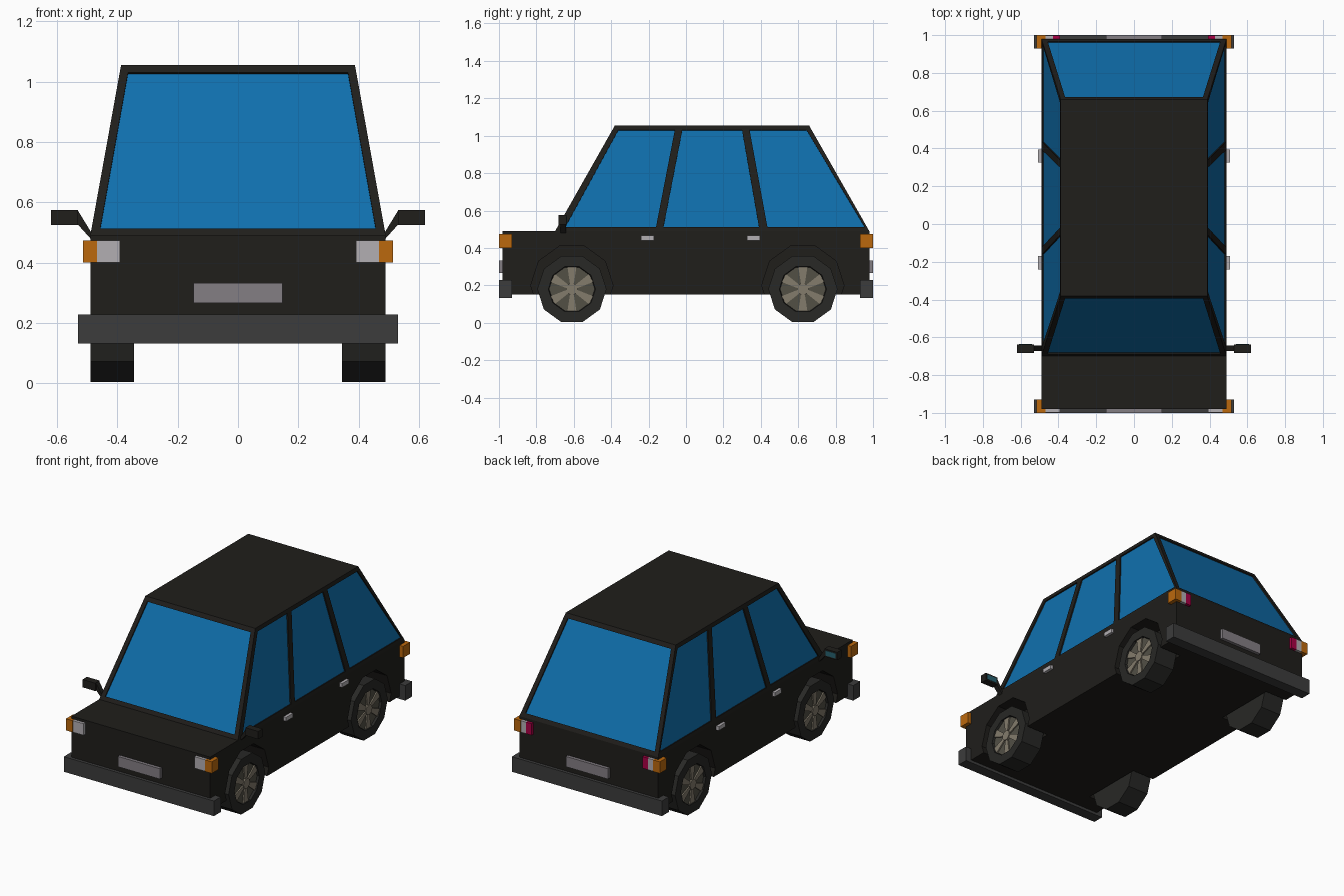
import bpy, bmesh, math
from mathutils import Vector

if "Cube" in bpy.data.objects:
    bpy.data.objects.remove(bpy.data.objects["Cube"])

def mat(name, r, g, b):
    m = bpy.data.materials.new(name)
    m.diffuse_color = (r, g, b, 1)
    m.use_nodes = True
    m.node_tree.nodes["Principled BSDF"].inputs["Base Color"].default_value = m.diffuse_color
    return m

PAINT = mat("paint", .014, .013, .011)
GLASS = mat("glass", .005, .16, .42)
RUBBER = mat("rubber", .021, .021, .019)
BUMPER = mat("bumper_grey", .045, .045, .045)
RIM = mat("rim", .23, .2, .15)
RIM_DARK = mat("rim_dark", .085, .08, .06)
ORANGE = mat("orange", .5, .14, .004)
RED = mat("red", .4, .0, .06)
WHITE = mat("white", .45, .43, .45)
PLATE = mat("plate_grey", .23, .21, .23)
TEAL = mat("mirror_glass", .02, .12, .16)

def finish(name, bm, material):
    bmesh.ops.recalc_face_normals(bm, faces=bm.faces)
    me = bpy.data.meshes.new(name)
    bm.to_mesh(me)
    bm.free()
    ob = bpy.data.objects.new(name, me)
    bpy.context.collection.objects.link(ob)
    me.materials.append(material)
    return ob

def loft(name, a, b, material):
    """Closed solid between two matching outlines."""
    bm = bmesh.new()
    va, vb = [bm.verts.new(p) for p in a], [bm.verts.new(p) for p in b]
    bm.faces.new(va)
    bm.faces.new(vb)
    for i in range(len(a)):
        j = (i + 1) % len(a)
        bm.faces.new((va[i], va[j], vb[j], vb[i]))
    return finish(name, bm, material)

def prism(name, pts, start, end, material):
    return loft(name, [Vector(p) + Vector(start) for p in pts],
                [Vector(p) + Vector(end) for p in pts], material)

def box(name, x, y, z, material):
    pts = [(x[0], y[0], z[0]), (x[1], y[0], z[0]), (x[1], y[1], z[0]), (x[0], y[1], z[0])]
    return prism(name, pts, (0, 0, 0), (0, 0, z[1] - z[0]), material)

def ring(x, r, cy, cz, n=10):
    return [(x, cy + r * math.cos(2 * math.pi * i / n), cz + r * math.sin(2 * math.pi * i / n))
            for i in range(n)]

def cut(target, cutter):
    m = target.modifiers.new("cut", 'BOOLEAN')
    m.operation, m.solver, m.object = 'DIFFERENCE', 'EXACT', cutter
    bpy.context.view_layer.objects.active = target
    bpy.ops.object.modifier_apply(modifier=m.name)
    bpy.data.objects.remove(cutter)

# Lower body and tapered cabin
body = box("body", (-.49, .49), (-.98, .98), (.15, .49), PAINT)
W, TW, Z0, Z1 = .49, .388, .49, 1.055
F0, F1, B0, B1 = -.70, -.38, .98, .658
cabin = loft("cabin",
             [(-W, F0, Z0), (W, F0, Z0), (W, B0, Z0), (-W, B0, Z0)],
             [(-TW, F1, Z1), (TW, F1, Z1), (TW, B1, Z1), (-TW, B1, Z1)], PAINT)

# Windows: recess cut in the cabin plus a pane
def window(name, pts, out):
    pts, n = [Vector(p) for p in pts], Vector(out).normalized()
    cut(cabin, prism("cutter", pts, n * .03, n * -.014, PAINT))
    prism(name, pts, n * -.008, n * -.016, GLASS)

LO, HI = .513, 1.03
lerp = lambda a, b, z: a + (b - a) * (z - Z0) / (Z1 - Z0)
H = Z1 - Z0
for name, a, b, s in (("windscreen", F0, F1, -1), ("rear_window", B0, B1, 1)):
    window(name, [(-.457, lerp(a, b, LO), LO), (.457, lerp(a, b, LO), LO),
                  (.365, lerp(a, b, HI), HI), (-.365, lerp(a, b, HI), HI)],
           (0, s * H, abs(b - a)))
SIDE = (("front", -.645, -.16, -.06, -.362), ("middle", -.12, .39, .30, -.02),
        ("rear", .435, .955, .645, .34))
for s, side in ((1, "left"), (-1, "right")):
    for pos, y0, y1, y2, y3 in SIDE:
        xl, xh = s * lerp(W, TW, LO), s * lerp(W, TW, HI)
        window(f"{side}_{pos}_window", [(xl, y0, LO), (xl, y1, LO), (xh, y2, HI), (xh, y3, HI)],
               (s * H, 0, W - TW))

# Wheels in cut-out arches
def wheel(label, s, cy, cz=.18):
    cut(body, loft("cutter", ring(s * .335, .22, cy, .2), ring(s * .6, .22, cy, .2), PAINT))
    profile = [(.345, .185), (.49, .185), (.49, .126), (.472, .122)]
    bm = bmesh.new()
    loops = [[bm.verts.new(p) for p in ring(s * x, r, cy, cz)] for x, r in profile]
    for a, b in zip(loops, loops[1:]):
        for i in range(10):
            j = (i + 1) % 10
            bm.faces.new((a[i], a[j], b[j], b[i]))
    bm.faces.new(loops[0])
    bm.faces.new(loops[-1])
    finish(label + "_tyre", bm, RUBBER)
    loft(label + "_rim", ring(s * .47, .122, cy, cz), ring(s * .476, .122, cy, cz), RIM_DARK)
    loft(label + "_hub", ring(s * .47, .032, cy, cz), ring(s * .489, .032, cy, cz), RIM)
    for k in range(6):
        t = math.radians(90 + 60 * k)
        pts = []
        for r, h in ((.025, -.010), (.118, -.024), (.118, .024), (.025, .010)):
            pts.append((0, cy + r * math.cos(t) - h * math.sin(t),
                        cz + r * math.sin(t) + h * math.cos(t)))
        prism(f"{label}_spoke_{k}", pts, (s * .472, 0, 0), (s * .484, 0, 0), RIM)

for s, side in ((1, "left"), (-1, "right")):
    wheel(f"{side}_front_wheel", s, -.61)
    wheel(f"{side}_rear_wheel", s, .625)

# Bumpers, plates and lamps at both ends
for e, end in ((-1, "front"), (1, "rear")):
    box(end + "_bumper", (-.53, .53), (e * .93, e * 1.0), (.132, .228), BUMPER)
    box(end + "_plate", (-.148, .148), (e * .97, e * 1.0), (.266, .332), PLATE)
    for s, side in ((1, "left"), (-1, "right")):
        tag = f"{end}_{side}"
        z = (.40, .474)
        box(tag + "_indicator", (s * .468, s * .515), (e * .93, e * 1.0), z, ORANGE)
        if e < 0:
            box(tag + "_headlamp", (s * .392, s * .468), (e * .97, e * .998), z, WHITE)
        else:
            box(tag + "_reverse_lamp", (s * .43, s * .468), (e * .97, e * .998), z, WHITE)
            box(tag + "_brake_lamp", (s * .392, s * .43), (e * .97, e * .998), z, RED)

# Door handles and mirrors
for s, side in ((1, "left"), (-1, "right")):
    for pos, y in (("front", -.24), ("rear", .325)):
        box(f"{side}_{pos}_handle", (s * .48, s * .508), (y, y + .07), (.44, .466), WHITE)
    prism(side + "_mirror_stem",
          [(s * .485, 0, .475), (s * .532, 0, .527), (s * .532, 0, .574), (s * .485, 0, .497)],
          (0, -.672, 0), (0, -.642, 0), PAINT)
    box(side + "_mirror", (s * .53, s * .62), (-.682, -.638), (.525, .575), PAINT)
    box(side + "_mirror_glass", (s * .54, s * .61), (-.64, -.636), (.534, .566), TEAL)
